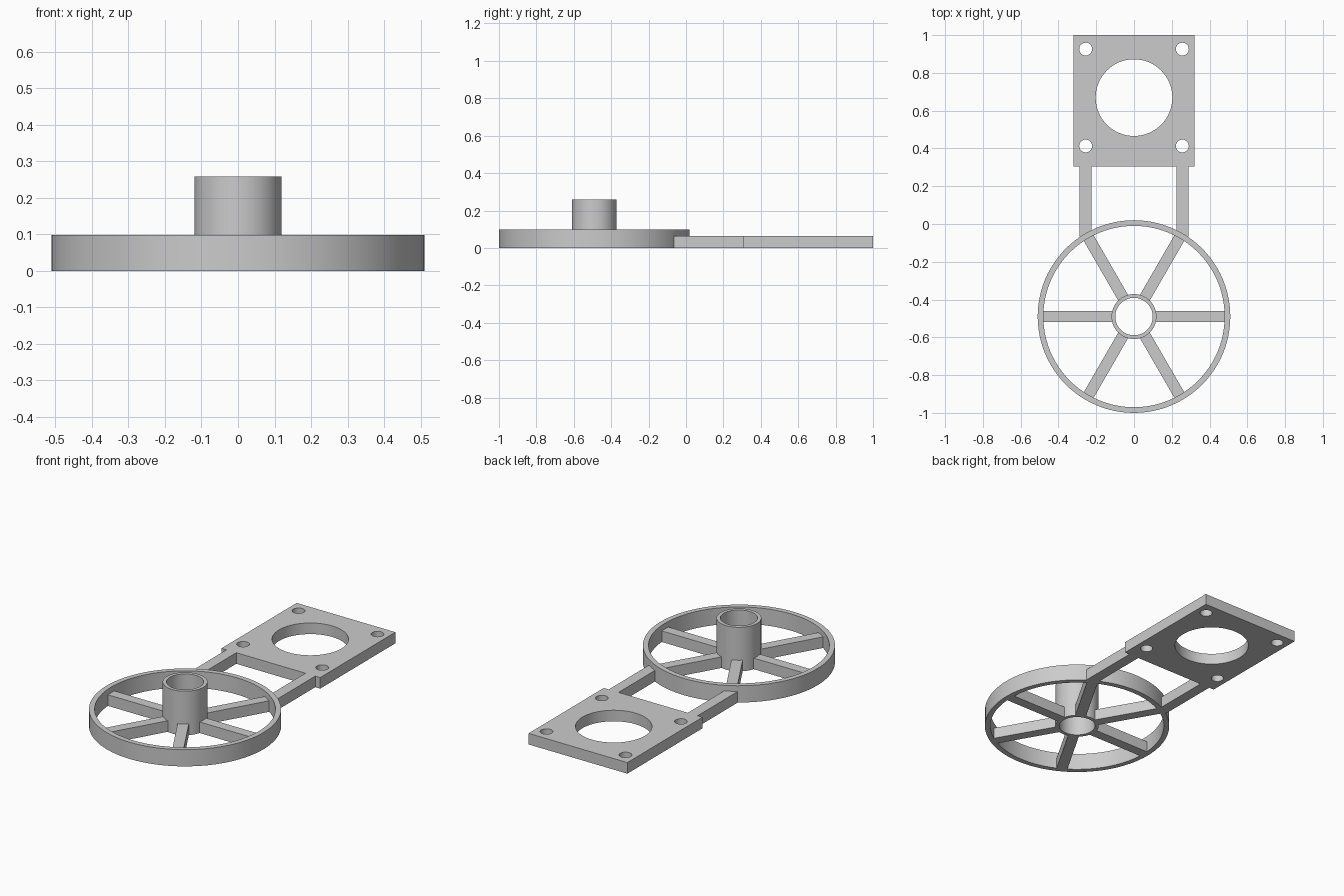
import bpy, bmesh, math

if "Cube" in bpy.data.objects:
    bpy.data.objects.remove(bpy.data.objects["Cube"])

RING_Y = -0.49      # wheel centre
THICK = 0.065       # plate, arm and spoke thickness

grey = bpy.data.materials.new("light_grey")
grey.diffuse_color = (0.6, 0.6, 0.6, 1)
grey.use_nodes = True
grey.node_tree.nodes["Principled BSDF"].inputs["Base Color"].default_value = grey.diffuse_color


def circle(cx, cy, r, n):
    return [(cx + r * math.cos(2 * math.pi * i / n),
             cy + r * math.sin(2 * math.pi * i / n)) for i in range(n)]


def rect(x0, x1, y0, y1):
    return [(x0, y0), (x1, y0), (x1, y1), (x0, y1)]


def slab(name, loops, height):
    """Extrude an outline (first loop) with holes (other loops) up from z = 0."""
    curve = bpy.data.curves.new(name + "_outline", 'CURVE')
    curve.dimensions = '2D'
    curve.fill_mode = 'BOTH'
    curve.extrude = height / 2
    for pts in loops:
        s = curve.splines.new('POLY')
        s.points.add(len(pts) - 1)
        for p, (x, y) in zip(s.points, pts):
            p.co = (x, y, 0, 1)
        s.use_cyclic_u = True
    ob = bpy.data.objects.new(name, curve)
    bpy.context.collection.objects.link(ob)
    bpy.ops.object.select_all(action='DESELECT')
    ob.select_set(True)
    bpy.context.view_layer.objects.active = ob
    bpy.ops.object.convert(target='MESH')
    ob = bpy.context.view_layer.objects.active
    bm = bmesh.new()
    bm.from_mesh(ob.data)
    bmesh.ops.remove_doubles(bm, verts=bm.verts, dist=1e-5)
    bmesh.ops.translate(bm, verts=bm.verts, vec=(0, 0, height / 2))
    bmesh.ops.recalc_face_normals(bm, faces=bm.faces)
    bm.to_mesh(ob.data)
    bm.free()
    ob.data.materials.clear()
    ob.data.materials.append(grey)
    bpy.ops.object.shade_smooth_by_angle(angle=math.radians(30))
    return ob


# Wheel rim and central hub tube
slab("rim", [circle(0, RING_Y, 0.51, 96), circle(0, RING_Y, 0.48, 96)], 0.098)
slab("hub", [circle(0, RING_Y, 0.119, 64), circle(0, RING_Y, 0.099, 64)], 0.258)

# Six spokes
for i in range(6):
    spoke = slab(f"spoke_{i + 1}", [rect(0.11, 0.49, -0.03, 0.03)], THICK)
    spoke.location.y = RING_Y
    spoke.rotation_euler.z = i * math.pi / 3

# Mounting plate with large bore and four bolt holes
holes = [circle(sx * 0.256, y, 0.034, 32) for sx in (-1, 1) for y in (0.413, 0.926)]
slab("mounting_plate",
     [rect(-0.32, 0.32, 0.304, 1.0), circle(0, 0.669, 0.203, 64)] + holes, THICK)

# Two arms joining plate and wheel
for side, x in (("left", -0.256), ("right", 0.256)):
    slab(f"{side}_arm", [rect(x - 0.032, x + 0.032, -0.065, 0.304)], THICK)
